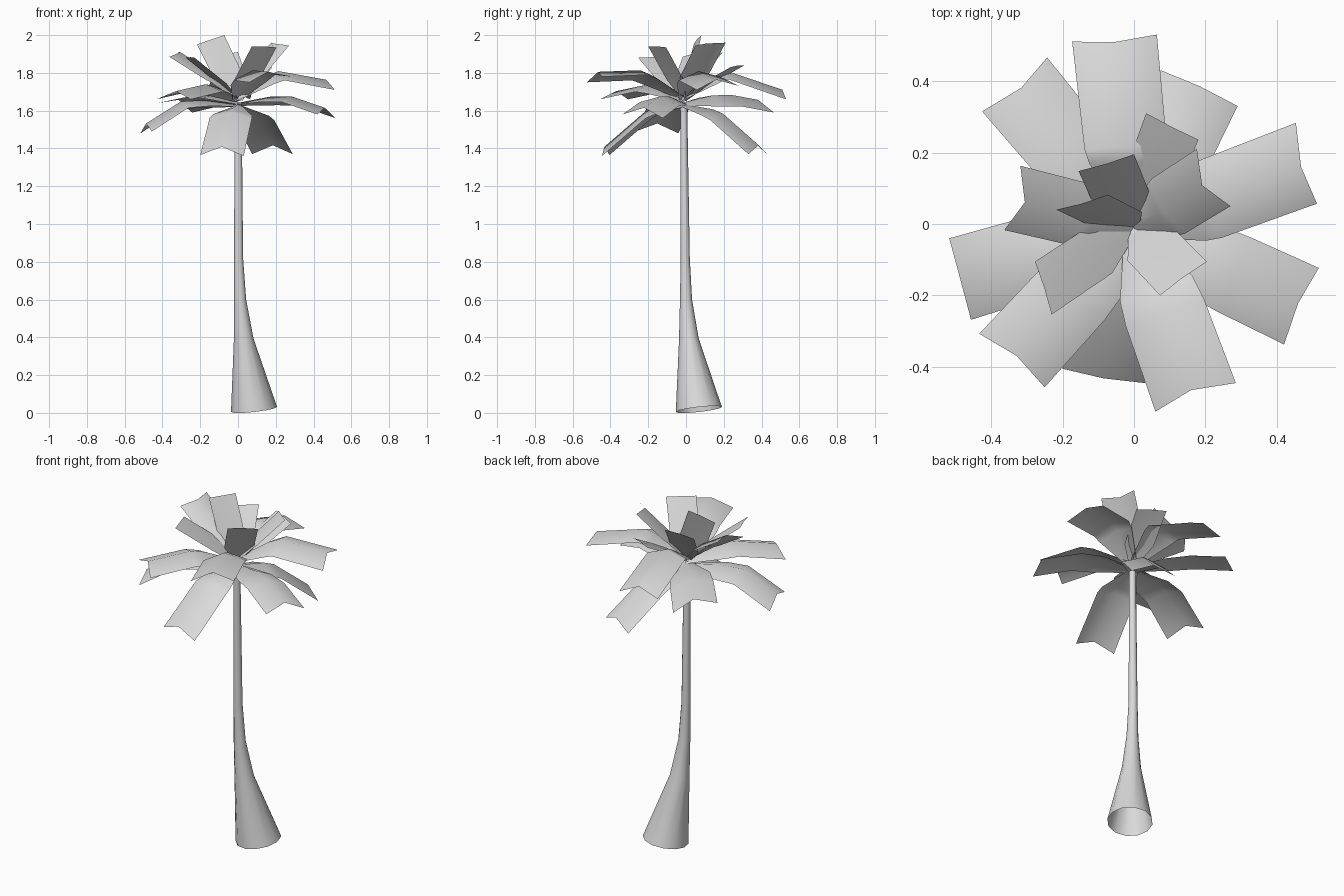
import bpy, bmesh, math
from mathutils import Vector

if "Cube" in bpy.data.objects:
    bpy.data.objects.remove(bpy.data.objects["Cube"])

grey = bpy.data.materials.new("light grey")
grey.diffuse_color = (0.7, 0.7, 0.7, 1)
grey.use_nodes = True
grey.node_tree.nodes["Principled BSDF"].inputs["Base Color"].default_value = grey.diffuse_color


def finish(bm, name, angle):
    mesh = bpy.data.meshes.new(name)
    bm.to_mesh(mesh)
    bm.free()
    mesh.materials.append(grey)
    for p in mesh.polygons:
        p.use_smooth = True
    ob = bpy.data.objects.new(name, mesh)
    bpy.context.collection.objects.link(ob)
    bpy.ops.object.select_all(action='DESELECT')
    ob.select_set(True)
    bpy.context.view_layer.objects.active = ob
    bpy.ops.object.shade_smooth_by_angle(angle=math.radians(angle))


def loft(bm, rows, closed=False):
    rows = [[bm.verts.new(p) for p in row] for row in rows]
    n = len(rows[0])
    for r0, r1 in zip(rows, rows[1:]):
        for i in range(n if closed else n - 1):
            j = (i + 1) % n
            bm.faces.new((r0[i], r0[j], r1[j], r1[i]))


# Trunk: open flared tube, leaning; (x, y, z, radius, tilt of the ring)
trunk = [(.085, .068, .018, .122, .11), (.03, .015, .39, .052, .08),
         (.011, 0, .60, .032, .04), (.003, -.004, .82, .024, 0),
         (.001, -.012, 1.62, .0185, 0)]
bm = bmesh.new()
loft(bm, [[(x + r * math.cos(a), y + r * math.sin(a),
            z + k * r * (math.cos(a) + math.sin(a)))
           for a in (math.tau * i / 12 for i in range(12))]
          for x, y, z, r, k in trunk], closed=True)
finish(bm, "trunk", 60)


# Frond: folded strip from the crown, through an elbow, to its tip
def frond(name, a, b, t, elbow_z, fold):
    a, b = Vector(a), Vector(b)
    # higher fronds spring from higher on the crown
    root = Vector((0, -.01, min(1.66, max(1.62, 1.62 + .3 * (elbow_z - 1.61)))))
    tip = (a + b) / 2
    elbow = root.lerp(tip, t)
    elbow.z = elbow_z
    side = b - a
    out, inn = tip - elbow, elbow - root

    def row(mid, along, width, lift, pull=0):
        n = side.cross(along).normalized()
        if n.z < 0:
            n = -n
        h = side * width / 2
        return [mid - h, mid + n * lift - along.normalized() * pull, mid + h]

    rows = [row(root.lerp(elbow, -.05), inn, .2, fold * .3)]
    if t > .4:
        # wide shoulder, slightly bulged above the straight line
        shoulder = root.lerp(elbow, .36 / t) + Vector((0, 0, .006))
        rows.append(row(shoulder, inn, .9, fold * .9))
    rows += [row(elbow, out + inn, .97, fold),
             row(tip, out, 1, fold, .025 if fold > .02 else 0)]
    bm = bmesh.new()
    loft(bm, rows)
    bmesh.ops.recalc_face_normals(bm, faces=bm.faces)
    if sum(f.normal.z for f in bm.faces) < 0:
        bmesh.ops.reverse_faces(bm, faces=bm.faces)
    finish(bm, name, 60)


# Spreading fronds: tip corners, elbow position along the frond, elbow height
low = [
    ((-.173, .51, 1.67), (.064, .53, 1.66), .43, 1.77),
    ((-.425, .315, 1.64), (-.243, .466, 1.59), .6, 1.645),
    ((.075, .43, 1.37), (.29, .33, 1.37), .48, 1.55),
    ((.453, .283, 1.73), (.512, .057, 1.71), .45, 1.77),
    ((.517, -.123, 1.56), (.42, -.337, 1.58), .6, 1.635),
    ((-.517, -.04, 1.48), (-.456, -.268, 1.49), .6, 1.61),
    ((-.433, -.307, 1.66), (-.25, -.457, 1.66), .5, 1.70),
    ((-.2, -.405, 1.365), (.03, -.445, 1.36), .45, 1.56),
    ((.06, -.525, 1.75), (.285, -.445, 1.78), .5, 1.775),
]
for i, spec in enumerate(low, 1):
    frond(f"low_frond_{i}", *spec, .04)


# Rising fronds: tip corners only, the elbow sits just above the straight line
def rising(name, tips, t, fold):
    for i, (a, b) in enumerate(tips, 1):
        elbow_z = 1.67 + t * ((a[2] + b[2]) / 2 - 1.655)
        frond(f"{name}_{i}", a, b, t, elbow_z, fold)


rising("high_frond", [((-.318, .163, 1.91), (-.363, -.017, 1.885)),
                      ((.176, .21, 1.96), (.27, .05, 1.945))], .43, .03)
rising("young_frond", [((.034, .31, 1.84), (.18, .236, 1.83)),
                       ((.073, -.2, 1.94), (.204, -.105, 1.935)),
                       ((-.277, -.105, 1.88), (-.23, -.253, 1.88)),
                       ((-.217, .04, 1.95), (-.073, .082, 2.0)),
                       ((-.155, .148, 1.88), (0, .195, 1.91))], .33, .004)
